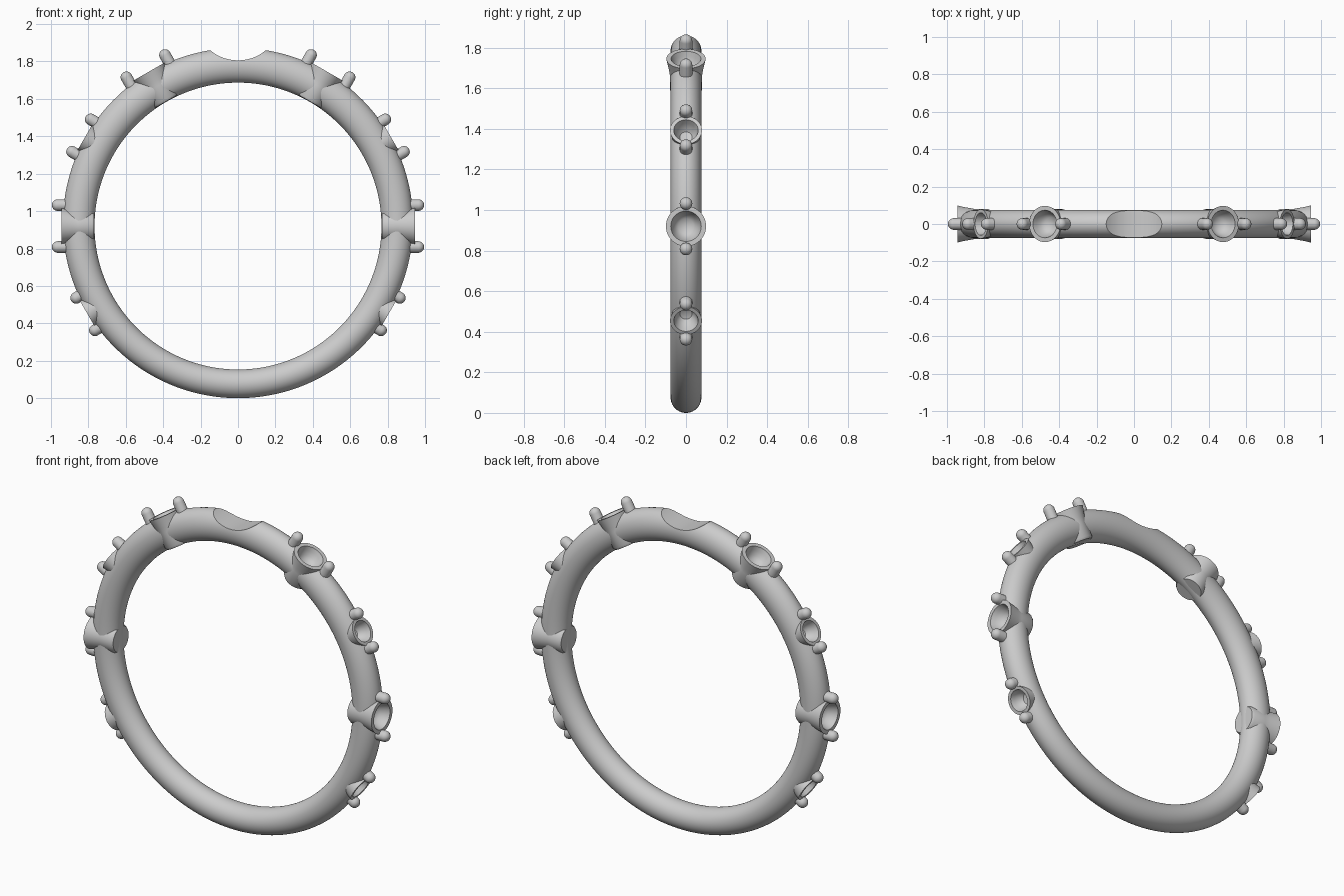
import bpy, bmesh
from math import sin, cos, pi, radians, sqrt
from mathutils import Matrix

if "Cube" in bpy.data.objects:
    bpy.data.objects.remove(bpy.data.objects["Cube"])

CZ = 0.92          # height of the ring centre
R_IN = 0.767       # finger-hole radius


def outer(deg):
    """Outer radius of the band: slightly thicker towards the top."""
    return 0.936 + 0.016 * sin(radians(deg))


def radial(deg):
    """Local z points outward from the ring centre at the given angle."""
    return Matrix.Translation((0, 0, CZ)) @ Matrix.Rotation(radians(90 - deg), 4, 'Y')


def finish(bm, name):
    bmesh.ops.recalc_face_normals(bm, faces=bm.faces)
    me = bpy.data.meshes.new(name)
    bm.to_mesh(me)
    bm.free()
    ob = bpy.data.objects.new(name, me)
    bpy.context.collection.objects.link(ob)
    return ob


def smooth(ob, angle=35):
    bpy.ops.object.select_all(action='DESELECT')
    ob.select_set(True)
    bpy.context.view_layer.objects.active = ob
    bpy.ops.object.shade_smooth_by_angle(angle=radians(angle))


def lathe(name, profile, matrix, n=48):
    """Closed solid turned round local z from (radius, height) points; ends lie on the axis."""
    bm = bmesh.new()
    rows = []
    for r, h in profile:
        k = n if r > 1e-6 else 1
        rows.append([bm.verts.new(matrix @ Matrix.Rotation(2 * pi * i / n, 4, 'Z')
                                  @ Matrix.Translation((r, 0, h)).to_translation())
                     for i in range(k)])
    for a, b in zip(rows, rows[1:]):
        for i in range(n):
            j = (i + 1) % n
            quad = [a[i % len(a)], a[j % len(a)], b[j % len(b)], b[i % len(b)]]
            bm.faces.new(list(dict.fromkeys(quad)))
    return finish(bm, name)


# Band: elliptical section swept round the finger hole
bm = bmesh.new()
N, M = 192, 40
rows = []
for i in range(N):
    a = 360 * i / N
    ro = outer(a)
    mid, half = (ro + R_IN) / 2, (ro - R_IN) / 2
    m = radial(a)
    rows.append([bm.verts.new(m @ Matrix.Translation(
        (0, 0.076 * sin(2 * pi * k / M), mid + half * cos(2 * pi * k / M))).to_translation())
        for k in range(M)])
for i in range(N):
    a, b = rows[i], rows[(i + 1) % N]
    for k in range(M):
        bm.faces.new((a[k], a[(k + 1) % M], b[(k + 1) % M], b[k]))
band = finish(bm, "band")

cutters = []

# Scooped seat at the top for the centre stone
bm = bmesh.new()
bmesh.ops.create_cone(bm, cap_ends=True, segments=128, radius1=0.232, radius2=0.232, depth=0.5,
                      matrix=Matrix.Translation((0, 0, 1.806 + 0.232)) @ Matrix.Rotation(pi / 2, 4, 'X'))
cutters.append(finish(bm, "top_seat_cutter"))

# Stone settings: (angle, rim radius, face height, prong offset, prong tip height)
settings = [(60, 0.097, 0.953, 0.119, 1.018),
            (30, 0.079, 0.946, 0.100, 0.998),
            (0, 0.099, 0.945, 0.112, 0.995),
            (-30, 0.079, 0.932, 0.100, 0.972)]
parts = []
for side in ("right", "left"):
    for num, (deg, rim, face, off, tip) in enumerate(settings, 1):
        m = radial(deg if side == "right" else 180 - deg)
        big = rim > 0.09
        base = R_IN + 0.002 if big else 0.83
        foot = rim * 0.82
        # Flared cup with a hollow bowl
        cup = [(0, base), (foot * 0.9, base), (foot, base + 0.012), (foot, face - 0.09),
               (rim * 0.87, face - 0.06), (rim * 0.93, face - 0.03), (rim, face),
               (rim * 0.76, face), (rim * 0.68, face - 0.025), (rim * 0.56, face - 0.05),
               (rim * 0.38, face - 0.068), (0, face - 0.076)]
        parts.append(lathe(f"{side}_cup_{num}", cup, m))
        # Clearance for the bowl, hidden inside the cup wall
        cutters.append(lathe("bowl_cutter", [(0, face - 0.08), (rim * 0.42, face - 0.073),
                                             (rim * 0.62, face - 0.052), (rim * 0.79, face - 0.012),
                                             (rim * 0.79, face + 0.1), (0, face + 0.1)], m))
        # Two round-tipped prongs along the band
        pr = 0.031
        prong = [(0, face - 0.07), (pr, face - 0.07)] + \
                [(pr * cos(t * pi / 16), tip - pr + pr * sin(t * pi / 16)) for t in range(8)] + [(0, tip)]
        for s in (-1, 1):
            label = "upper" if (s < 0) == (side == "right") else "lower"
            parts.append(lathe(f"{side}_{label}_prong_{num}", prong,
                               m @ Matrix.Translation((s * off, 0, 0)), 24))

# Cut the seats out of the band
bpy.context.view_layer.objects.active = band
for c in cutters:
    c.hide_render = True
    mod = band.modifiers.new("cut", 'BOOLEAN')
    mod.operation, mod.solver, mod.object = 'DIFFERENCE', 'EXACT', c
    bpy.ops.object.modifier_apply(modifier=mod.name)
for c in cutters:
    bpy.data.objects.remove(c)

for ob in [band] + parts:
    smooth(ob)
